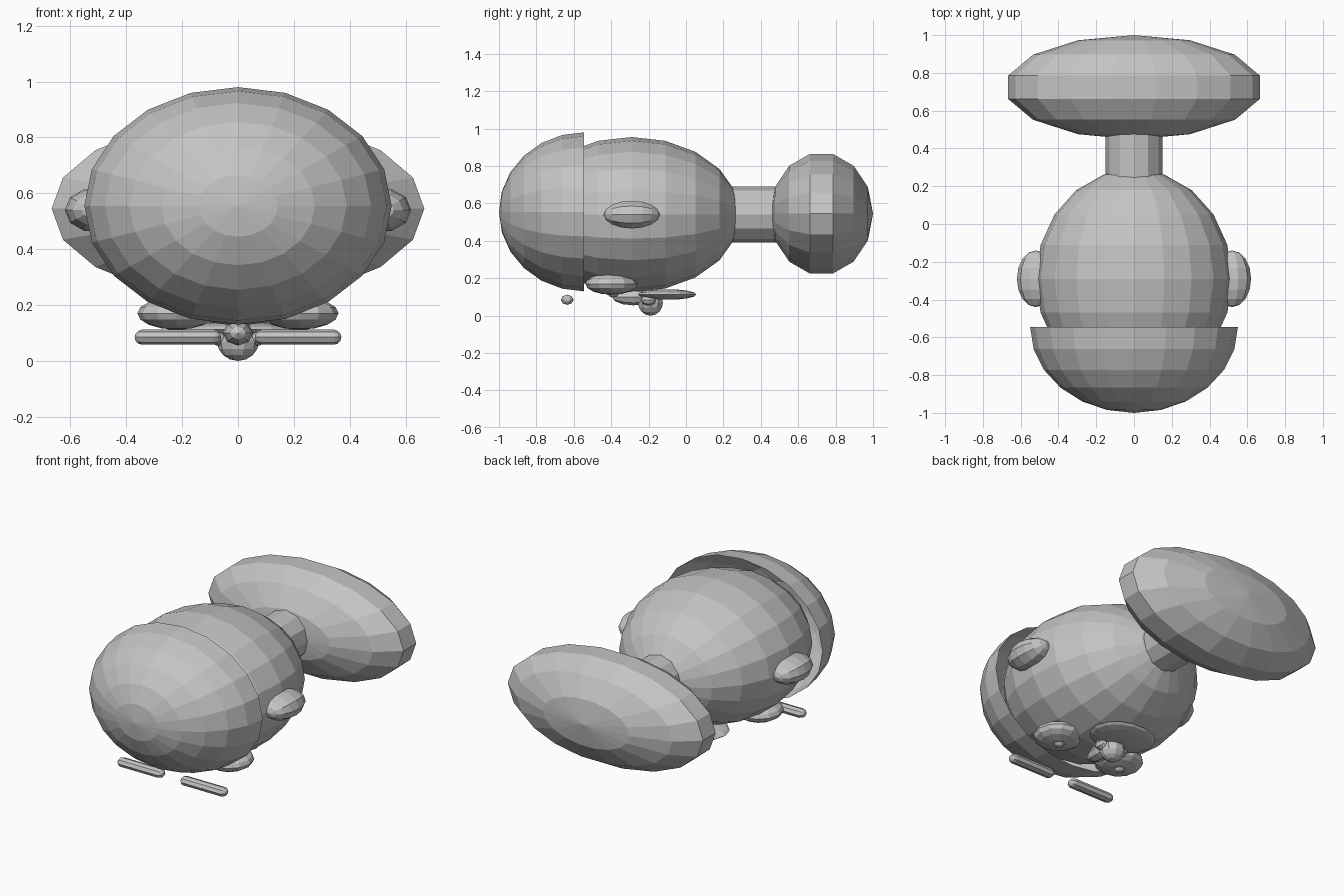
import bpy, bmesh, math
from mathutils import Vector

if "Cube" in bpy.data.objects:
    bpy.data.objects.remove(bpy.data.objects["Cube"])

grey = bpy.data.materials.new("grey")
grey.diffuse_color = (0.55, 0.55, 0.55, 1)
grey.use_nodes = True
grey.node_tree.nodes["Principled BSDF"].inputs["Base Color"].default_value = grey.diffuse_color


def lathe(name, profile, segs, centre, scale=(1, 1, 1), axis="Y"):
    """Revolve (position, radius) points round an axis, flat shaded."""
    bm = bmesh.new()
    rings = []
    for t, r in profile:
        n = 1 if r < 1e-6 else segs
        ring = []
        for i in range(n):
            a = 2 * math.pi * i / segs
            u, v = r * math.cos(a), r * math.sin(a)
            p = {"Y": (u, t, v), "X": (t, u, v), "Z": (u, v, t)}[axis]
            ring.append(bm.verts.new([c + s * q for c, s, q in zip(centre, scale, p)]))
        rings.append(ring)
    for a, b in zip(rings, rings[1:]):
        for i in range(segs):
            j = (i + 1) % segs
            quad = [a[i % len(a)], a[j % len(a)], b[j % len(b)], b[i % len(b)]]
            bm.faces.new(list(dict.fromkeys(quad)))
    bmesh.ops.recalc_face_normals(bm, faces=bm.faces)
    # open shells: make sure faces point away from the centre
    c = Vector(centre)
    if sum(f.normal.dot(f.calc_center_median() - c) for f in bm.faces) < 0:
        bmesh.ops.reverse_faces(bm, faces=bm.faces)
    me = bpy.data.meshes.new(name)
    bm.to_mesh(me)
    bm.free()
    me.materials.append(grey)
    ob = bpy.data.objects.new(name, me)
    bpy.context.collection.objects.link(ob)
    return ob


def arc(rings, start=-90, end=90):
    out = []
    for i in range(rings + 1):
        a = math.radians(start + (end - start) * i / rings)
        out.append((math.sin(a), max(0, math.cos(a))))
    return out


def ball(name, centre, radii, segs=10, rings=8, axis="Y"):
    return lathe(name, arc(rings), segs, centre, radii, axis)


# head, hair cap (open half shell), neck and body
ball("head", (0, -0.29, 0.54), (0.52, 0.58, 0.415), 20, 10)
lathe("hair_cap", arc(6, -90, 0), 20, (0, -0.545, 0.555), (0.55, 0.455, 0.425))
lathe("neck", [(0.2, 0), (0.2, 0.15), (0.52, 0.15), (0.52, 0)], 12, (0, 0, 0.54))
ball("body", (0, 0.724, 0.545), (0.684, 0.276, 0.333), 18, 7)

# paired parts
cap = [(t * 0.027, r * 0.027) for t, r in arc(6)]
rod = [(t - 0.128, r) for t, r in cap[:4]] + [(t + 0.128, r) for t, r in cap[3:]]
for side, s in (("right", 1), ("left", -1)):
    ball("ear_" + side, (s * 0.52, -0.29, 0.54), (0.1, 0.15, 0.078), 10, 8)
    ball("eye_" + side, (s * 0.22, -0.398, 0.17), (0.14, 0.14, 0.058), 12, 8, "Z")
    ball("pupil_" + side, (s * 0.22, -0.39, 0.13), (0.035, 0.035, 0.033), 8, 6, "Z")
    lathe("eyebrow_" + side, rod, 8, (s * 0.215, -0.635, 0.085), (1, 1.25, 1), "X")
    ball("nostril_" + side, (s * 0.07, -0.2, 0.085), (0.035, 0.04, 0.032), 8, 6)

# nose and mouth under the face
ball("nose_bridge", (0, -0.28, 0.1), (0.055, 0.115, 0.045), 8, 6)
ball("nose_tip", (0, -0.19, 0.07), (0.075, 0.07, 0.07), 10, 8, "Z")
ball("mouth", (0, -0.1, 0.113), (0.2, 0.16, 0.028), 14, 8, "Z")
